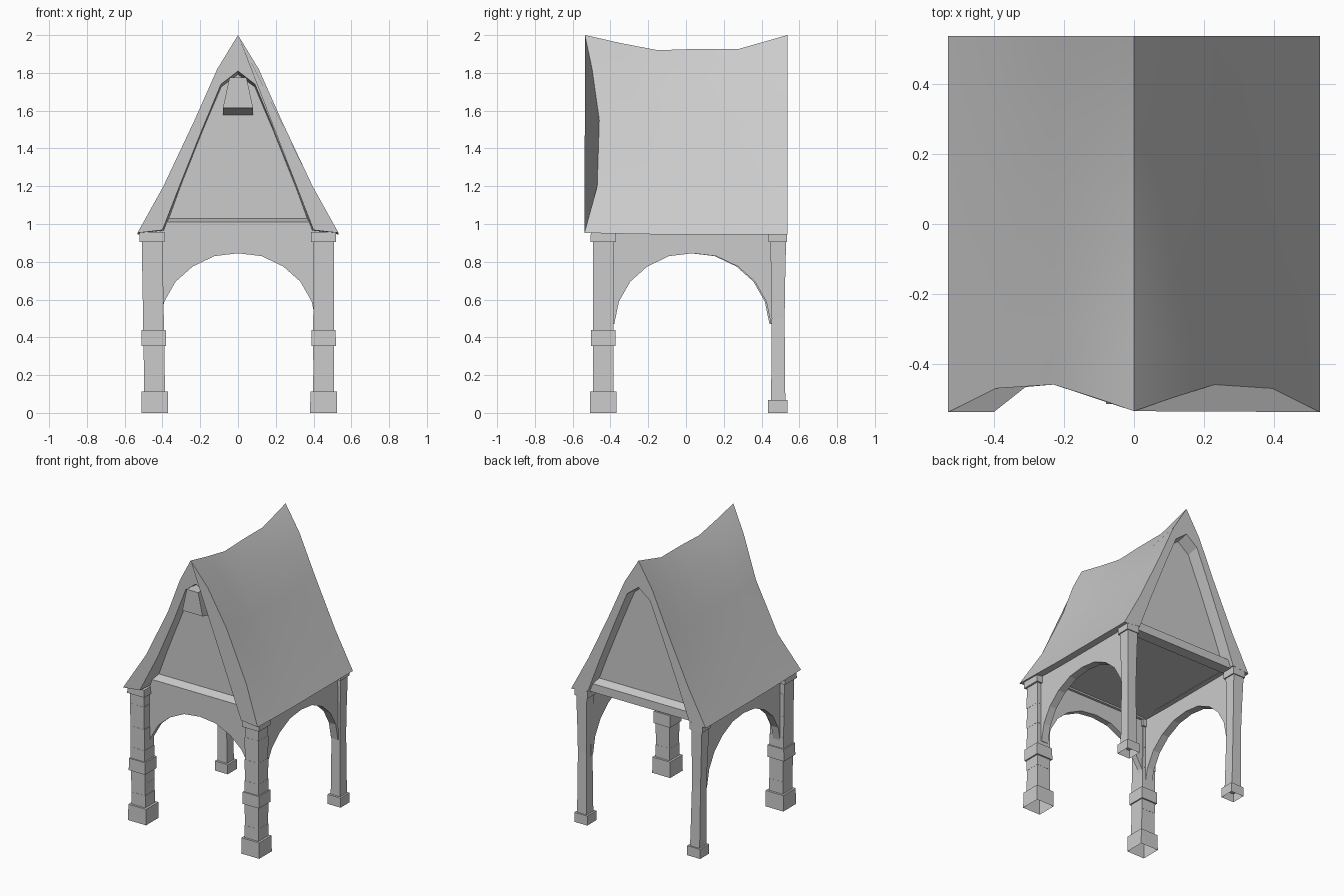
import bpy, bmesh, math

cube = bpy.data.objects.get("Cube")
if cube:
    bpy.data.objects.remove(cube, do_unlink=True)

stone = bpy.data.materials.new("plain_grey")
stone.use_nodes = True
GREY = (0.6, 0.6, 0.6, 1)
stone.diffuse_color = GREY
stone.node_tree.nodes["Principled BSDF"].inputs["Base Color"].default_value = GREY


def loft(name, rings, smooth=False, open_base=False):
    """Skin matching closed rings of points and cap the ends."""
    bm = bmesh.new()
    loops = [[bm.verts.new(p) for p in ring] for ring in rings]
    n = len(loops[0])
    for a, b in zip(loops, loops[1:]):
        for i in range(n):
            j = (i + 1) % n
            bm.faces.new((a[i], a[j], b[j], b[i]))
    base = bm.faces.new(loops[0])
    bm.faces.new(loops[-1])
    bmesh.ops.recalc_face_normals(bm, faces=bm.faces)
    if open_base:
        bmesh.ops.delete(bm, geom=[base], context='FACES_ONLY')
    mesh = bpy.data.meshes.new(name)
    bm.to_mesh(mesh)
    bm.free()
    mesh.materials.append(stone)
    obj = bpy.data.objects.new(name, mesh)
    bpy.context.collection.objects.link(obj)
    if smooth:
        bpy.ops.object.select_all(action='DESELECT')
        obj.select_set(True)
        bpy.context.view_layer.objects.active = obj
        bpy.ops.object.shade_smooth_by_angle(angle=math.radians(25))
    return obj


def prism(name, outline, start, end, axis):
    """Extrude a flat outline along x or y."""
    def place(u, v, d):
        return (d, u, v) if axis == 'x' else (u, d, v)
    return loft(name, [[place(u, v, d) for u, v in outline] for d in (start, end)])


def mirrored(half):
    """Right half listed from the centre outwards, made whole."""
    return [(-x, *rest) for x, *rest in reversed(half[1:])] + half


def square(cx, cy, z, hx, hy):
    return [(cx + sx * hx, cy + sy * hy, z)
            for sx, sy in ((-1, -1), (1, -1), (1, 1), (-1, 1))]


# Sagging roof shell; each point is x, z, y of the front edge
outer = [(0, 2.0, -.535), (.11, 1.82, -.497), (.23, 1.55, -.459),
         (.395, 1.2, -.47), (.532, .953, -.538)]
inner = [(0, 1.81, -.478), (.09, 1.74, -.462), (.19, 1.5, -.447),
         (.31, 1.2, -.466), (.40, .968, -.537)]
section = mirrored(outer) + mirrored(inner)[::-1]
OUTER_COUNT = 2 * len(outer) - 1
BACK = .537
rings = []
for t, sag in ((0, 0), (.18, .043), (.36, .08), (.55, .073), (.76, .073), (1, 0)):
    ring = []
    for i, (x, z, y) in enumerate(section):
        # the underside narrows a little behind the front opening
        narrow = .97 if i >= OUTER_COUNT and 0 < t < 1 else 1
        droop = .008 * min(1, 3 * t) if z < 1 else 0
        drop = sag * max(0, (z - .95) / 1.05) ** 1.5 + droop
        ring.append((x * narrow, y + (BACK - y) * t, z - drop))
    rings.append(ring)
loft("roof", rings, smooth=True)

# Gable walls filling the roof ends
gable = [(x, z) for x, z, y in mirrored(inner)]
prism("front_gable", gable, -.37, -.34, 'y')
prism("back_gable", gable, .42, .45, 'y')

# Sills with sloping tops
prism("front_sill", [(-.43, .95), (-.43, 1.01), (-.37, 1.03), (-.37, .95)], -.392, .392, 'x')
prism("back_sill", [(.51, .95), (.51, 1.01), (.45, 1.03), (.43, 1.03), (.43, .95)], -.40, .40, 'x')

# Ceiling
prism("ceiling", [(-.43, .962), (.43, .962), (.43, .98), (-.43, .98)], -.39, .45, 'y')

# Arched panels, open on the back
half_arch = [(0, .845), (.125, .83), (.24, .775), (.33, .695), (.39, .59), (.415, .47)]
arch = mirrored(half_arch) + [(.44, .47), (.44, .965), (-.44, .965), (-.44, .47)]
prism("front_arch", arch, -.43, -.388, 'y')
for side, name, middle in ((-1, "right", .027), (1, "left", .035)):
    prism(name + "_arch", [(y + middle, z) for y, z in arch], side * .42, side * .475, 'x')

# Front stone pillars: plinth, coursed shaft, band and capital
joints = [.11, .20, .28, .36, .44, .52, .60, .67, .75, .83, .91]
for side, name in ((-1, "right"), (1, "left")):
    lean = .016 if side < 0 else 0

    def centre(z):
        return side * .453 + lean * (.8 - z)

    courses = []
    for i, (low, high) in enumerate(zip(joints, joints[1:])):
        h = .055 - .001 * (i % 2)
        c = centre((low + high) / 2)
        courses += [square(c, -.438, low, h, h), square(c, -.438, high, h, h)]
    loft(name + "_front_shaft", courses)
    for part, low, high, h in (("plinth", 0, .113, .071), ("band", .355, .44, .065),
                               ("capital", .905, .957, .067)):
        c = centre((low + high) / 2)
        loft(f"{name}_front_{part}",
             [square(c, -.438, low, h, h), square(c, -.438, high, h - .001, h - .001)],
             open_base=part == "plinth")

    # Back posts with a slight waist
    waist = [(.05, .038), (.25, .036), (.5, .034), (.7, .037), (.92, .042)]

    def post_centre(z):
        return side * .455 + lean * 1.2 * (.95 - z)

    loft(name + "_back_post", [square(post_centre(z), .488, z, h, h) for z, h in waist])
    for part, low, high, h in (("foot", 0, .068, .051), ("capital", .905, .957, .05)):
        c = post_centre(low)
        loft(f"{name}_back_{part}",
             [square(c, .486, low, h, h), square(c, .486, high, h, h)],
             open_base=part == "foot")

# Tapered hoist block under the front peak
loft("hoist_block", [[(-.08, y, z), (.08, y, z), (.045, y, 1.775), (-.045, y, 1.775)]
                     for y, z in ((-.514, 1.615), (-.36, 1.575))])
